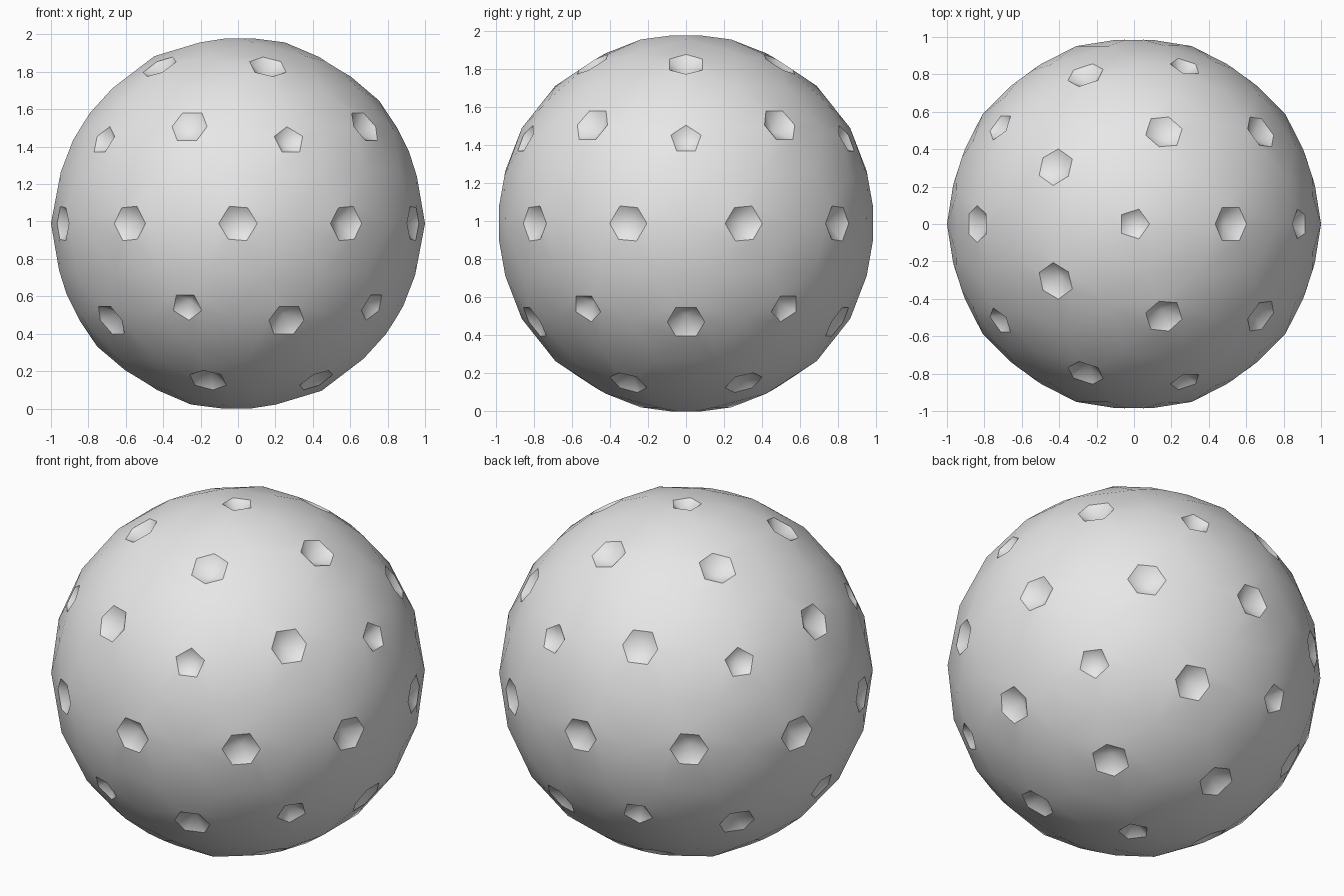
import bpy
import bmesh

DIMPLE_DEPTH = 0.07
RIM_PERCENT = 100 / 3

cube = bpy.data.objects.get("Cube")
if cube:
    bpy.data.objects.remove(cube, do_unlink=True)

# Material
grey = bpy.data.materials.new("light_grey")
grey.use_nodes = True
grey.diffuse_color = (0.8, 0.8, 0.8, 1)
grey.node_tree.nodes["Principled BSDF"].inputs["Base Color"].default_value = grey.diffuse_color

# Dimple centres: the points of a coarser sphere that lie on the ball
coarse = bmesh.new()
bmesh.ops.create_icosphere(coarse, subdivisions=2, radius=1)
centres = [v.co.normalized() for v in coarse.verts]
coarse.free()

# Ball shell
bm = bmesh.new()
bmesh.ops.create_icosphere(bm, subdivisions=3, radius=1)
for v in bm.verts:
    v.co.normalize()

# Cut each centre into a five- or six-sided rim
corners = [v for v in bm.verts if any((v.co - c).length < 0.02 for c in centres)]
cut = bmesh.ops.bevel(bm, geom=corners, offset=RIM_PERCENT, offset_type='PERCENT',
                      affect='VERTICES', segments=1, profile=0.5)
rims = [f for f in cut["faces"] if len(f.verts) in (5, 6)
        and any(f.calc_center_median().normalized().dot(c) > 0.999 for c in centres)]

for f in bm.faces:
    f.smooth = True
for f in rims:
    for e in f.edges:
        e.smooth = False

# Sink the middle of each rim into a dimple
poked = bmesh.ops.poke(bm, faces=rims)
for v in poked["verts"]:
    v.co -= v.co.normalized() * DIMPLE_DEPTH
for f in poked["faces"]:
    f.smooth = True
bmesh.ops.recalc_face_normals(bm, faces=bm.faces)

# Stand the ball on the ground
lowest = min(v.co.z for v in bm.verts)
bmesh.ops.translate(bm, verts=bm.verts, vec=(0, 0, -lowest))

mesh = bpy.data.meshes.new("dimpled_ball")
bm.to_mesh(mesh)
bm.free()
mesh.materials.append(grey)
ball = bpy.data.objects.new("dimpled_ball", mesh)
bpy.context.collection.objects.link(ball)
